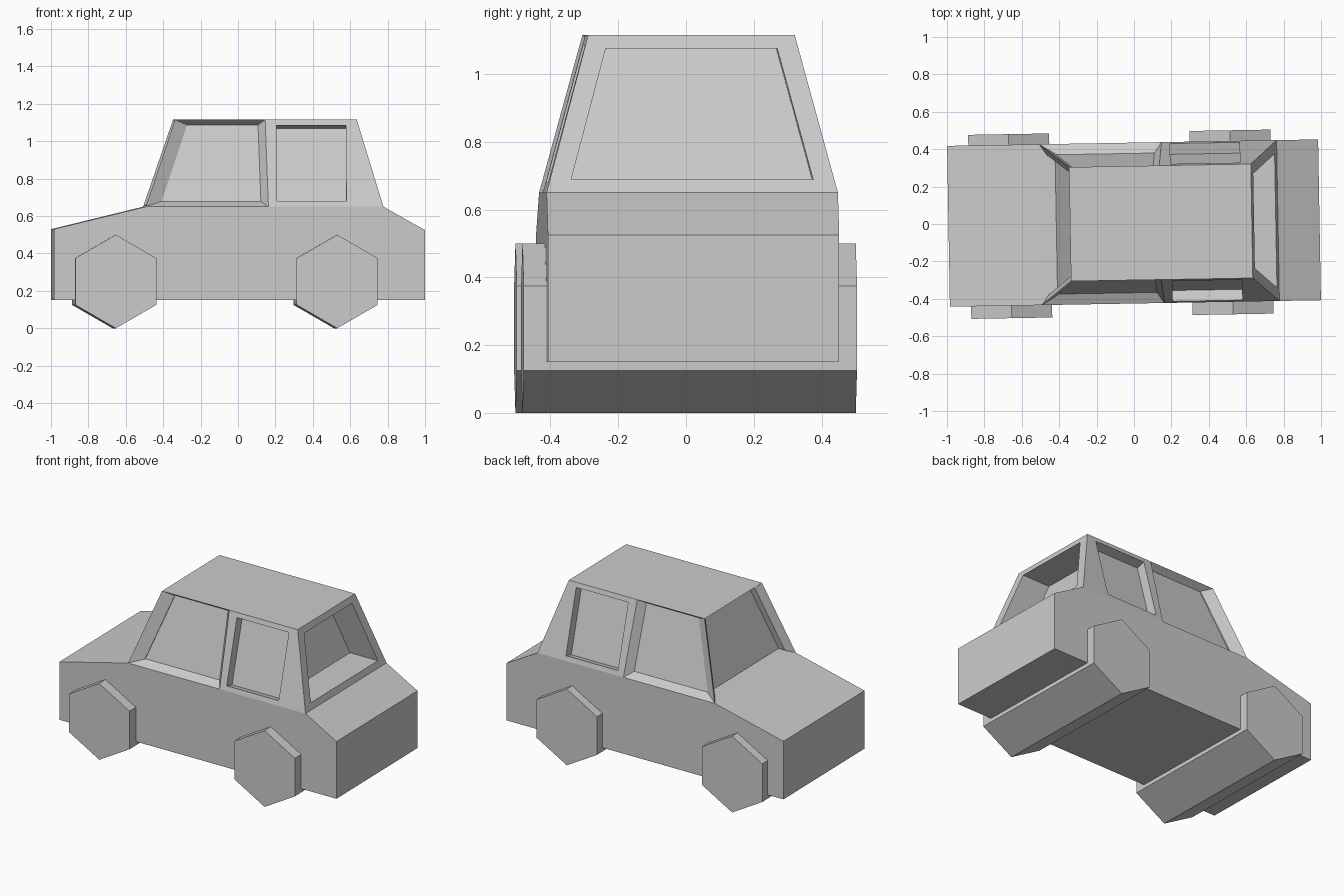
import bpy, bmesh, math
from mathutils import Vector

cube = bpy.data.objects.get("Cube")
if cube:
    bpy.data.objects.remove(cube)

paint = bpy.data.materials.new("plain_grey")
paint.use_nodes = True
GREY = (0.6, 0.6, 0.6, 1)
paint.diffuse_color = GREY
paint.node_tree.nodes["Principled BSDF"].inputs["Base Color"].default_value = GREY

TURN = math.radians(1)          # the whole car stands slightly turned
HALF_W, ROOF_W = 0.43, 0.305    # half widths at waist and roof
WAIST, ROOF = 0.65, 1.115


def finish(bm, name, y=0):
    bmesh.ops.remove_doubles(bm, verts=bm.verts, dist=0.0005)
    bmesh.ops.recalc_face_normals(bm, faces=bm.faces)
    mesh = bpy.data.meshes.new(name)
    bm.to_mesh(mesh)
    bm.free()
    mesh.materials.append(paint)
    obj = bpy.data.objects.new(name, mesh)
    obj.rotation_euler.z = TURN
    obj.location.y = y
    bpy.context.collection.objects.link(obj)


def face(bm, pts):
    bm.faces.new([bm.verts.new(p) for p in pts])


def ring(bm, outer, inner):
    for i in range(4):
        j = (i + 1) % 4
        face(bm, [outer[i], outer[j], inner[j], inner[i]])


def scaled(quad, factor, shift=(0, 0, 0)):
    """Shrink a quad about the middle of its bounds and move it."""
    mid = Vector([(min(p[k] for p in quad) + max(p[k] for p in quad)) / 2 for k in range(3)])
    return [mid + (p - mid) * factor + Vector(shift) for p in quad]


def side_point(x, z, s):
    """Point on the sloping cabin side."""
    t = (z - WAIST) / (ROOF - WAIST)
    return Vector((x, s * (HALF_W + (ROOF_W - HALF_W) * t), z))


def side_quad(s, low_a, low_b, high_b, high_a, z0=WAIST, z1=ROOF):
    return [side_point(low_a, z0, s), side_point(low_b, z0, s),
            side_point(high_b, z1, s), side_point(high_a, z1, s)]


def end_quad(low, high):
    return [side_point(low, WAIST, -1), side_point(low, WAIST, 1),
            side_point(high, ROOF, 1), side_point(high, ROOF, -1)]


bm = bmesh.new()

# Lower body: side profile swept across the width, open under the cabin
profile = [(-0.5, 0.65), (-0.992, 0.53), (-0.992, 0.15),
           (0.992, 0.15), (0.992, 0.525), (0.77, 0.65)]
for s in (-1, 1):
    pts = [(x, s * HALF_W, z) for x, z in profile]
    face(bm, pts + [(0.155, s * HALF_W, WAIST)])
for (x0, z0), (x1, z1) in zip(profile, profile[1:]):
    face(bm, [(x0, -HALF_W, z0), (x0, HALF_W, z0), (x1, HALF_W, z1), (x1, -HALF_W, z1)])

# Roof
face(bm, [(x, s * ROOF_W, ROOF) for x, s in
          ((-0.342, -1), (0.14, -1), (0.63, -1), (0.63, 1), (0.14, 1), (-0.342, 1))])

# Side windows
for s in (-1, 1):
    # bevelled recess of the large window
    outer = side_quad(s, -0.5, 0.155, 0.14, -0.342)
    pane = scaled(outer, 0.88, (0, -s * 0.05, 0))
    ring(bm, outer, pane)
    face(bm, pane)
    # flat frame and straight recess of the small window
    outer = side_quad(s, 0.155, 0.77, 0.63, 0.14)
    inner = side_quad(s, 0.2, 0.572, 0.572, 0.2, 0.68, 1.085)
    normal = Vector((0, s * (ROOF - WAIST), HALF_W - ROOF_W)).normalized()
    pane = [p - normal * 0.06 for p in inner]
    ring(bm, outer, inner)
    ring(bm, inner, pane)
    face(bm, pane)

# Bevelled end window over the long bonnet
outer = end_quad(-0.5, -0.342)
pane = scaled(outer, 0.88, (0.075, 0, 0))
ring(bm, outer, pane)
face(bm, pane)

# Framed, deeply recessed window at the other end
outer = end_quad(0.77, 0.63)
inner = scaled(outer, 0.83)
pane = [p + Vector((-0.2, 0, 0)) for p in inner]
ring(bm, outer, inner)
ring(bm, inner, pane)
face(bm, pane)
finish(bm, "car_body", 0.005)

# Wheel pairs: six-sided rollers through the full width
RADIUS, REACH = 0.25, 0.492
for name, cx in (("wheel_pair_right", -0.662), ("wheel_pair_left", 0.522)):
    bm = bmesh.new()
    hexagon = [(cx + RADIUS * math.sin(k * math.pi / 3),
                RADIUS + RADIUS * math.cos(k * math.pi / 3)) for k in range(6)]
    for s in (-1, 1):
        face(bm, [(x, s * REACH, z) for x, z in hexagon])
    for k in range(6):
        (x0, z0), (x1, z1) = hexagon[k - 1], hexagon[k]
        face(bm, [(x0, -REACH, z0), (x0, REACH, z0), (x1, REACH, z1), (x1, -REACH, z1)])
    finish(bm, name)
